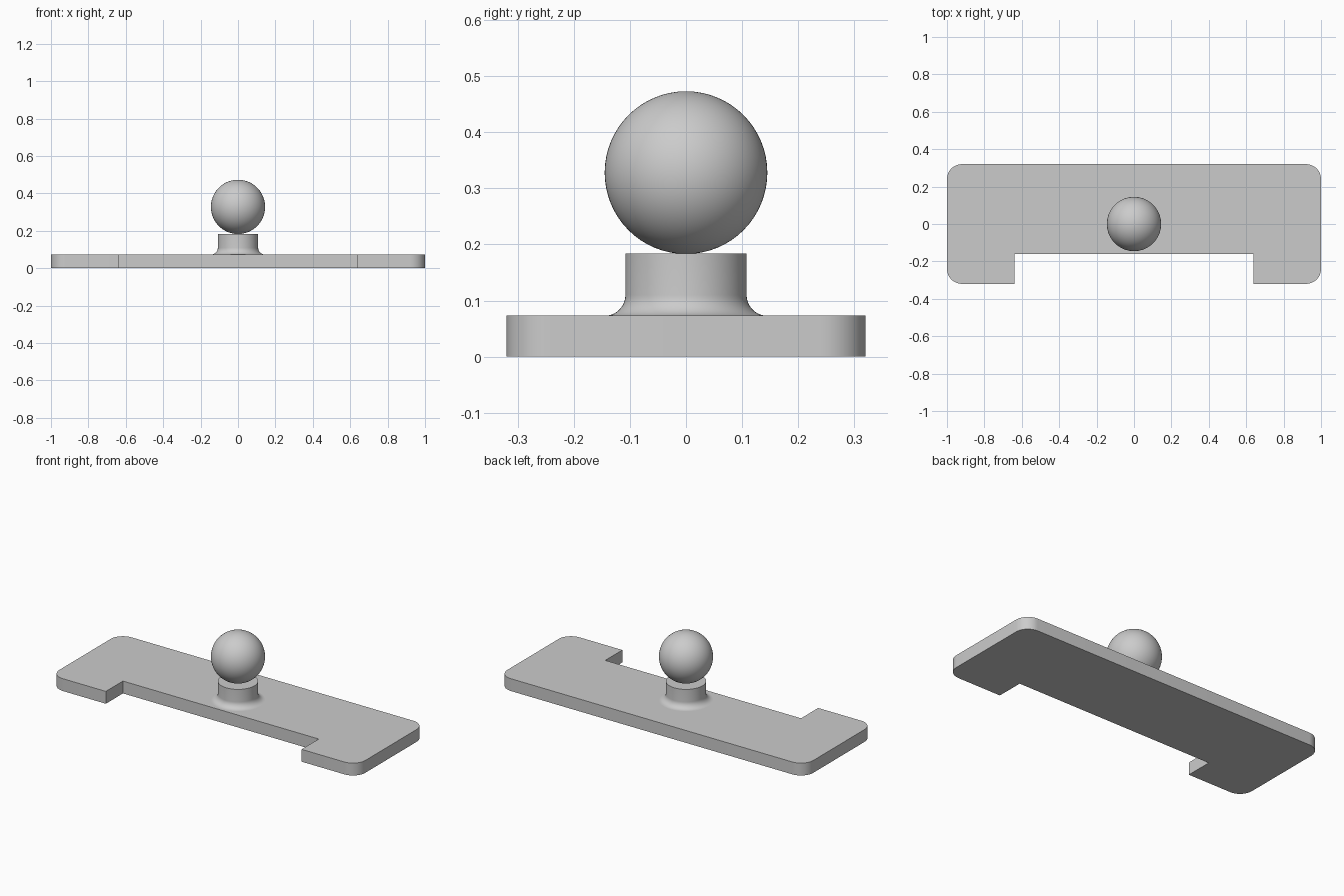
import bpy, bmesh
from math import pi, sin, cos

cube = bpy.data.objects.get("Cube")
if cube:
    bpy.data.objects.remove(cube, do_unlink=True)

grey = bpy.data.materials.new("plain grey")
grey.use_nodes = True
colour = (0.6, 0.6, 0.6, 1)
grey.diffuse_color = colour
grey.node_tree.nodes["Principled BSDF"].inputs["Base Color"].default_value = colour

THICK = 0.073
BALL_R = 0.145


def finish(bm, name, smooth=True):
    bmesh.ops.recalc_face_normals(bm, faces=bm.faces[:])
    mesh = bpy.data.meshes.new(name)
    bm.to_mesh(mesh)
    bm.free()
    mesh.materials.append(grey)
    obj = bpy.data.objects.new(name, mesh)
    bpy.context.collection.objects.link(obj)
    bpy.ops.object.select_all(action="DESELECT")
    obj.select_set(True)
    bpy.context.view_layer.objects.active = obj
    bpy.ops.object.shade_smooth_by_angle(angle=pi / 6)
    return obj


def arc(cx, cy, r, start, end, steps):
    angles = [start + (end - start) * i / steps for i in range(steps + 1)]
    return [(cx + r * cos(a), cy + r * sin(a)) for a in angles]


# Base plate: rounded outer corners, square notch along the front edge
W, D, R = 1.0, 0.32, 0.08
NOTCH_X, NOTCH_Y = 0.64, -0.16
half = [(NOTCH_X, NOTCH_Y), (NOTCH_X, -D)]
half += arc(W - R, R - D, R, -pi / 2, 0, 12)
half += arc(W - R, D - R, R, 0, pi / 2, 12)
outline = half + [(-x, y) for x, y in reversed(half)]

bm = bmesh.new()
face = bm.faces.new([bm.verts.new((x, y, 0)) for x, y in outline])
result = bmesh.ops.extrude_face_region(bm, geom=[face], use_keep_orig=True)
top = [v for v in result["geom"] if isinstance(v, bmesh.types.BMVert)]
bmesh.ops.translate(bm, verts=top, vec=(0, 0, THICK))
finish(bm, "base_plate")

# Post: turned profile with a concave fillet at its foot
POST_R, POST_TOP, FILLET = 0.108, 0.184, 0.037
profile = [(0, THICK)]
profile += arc(POST_R + FILLET, THICK + FILLET, FILLET, -pi / 2, -pi, 10)
profile += [(POST_R, POST_TOP), (0, POST_TOP)]

bm = bmesh.new()
points = [bm.verts.new((r, 0, z)) for r, z in profile]
edges = [bm.edges.new(pair) for pair in zip(points, points[1:])]
bmesh.ops.spin(bm, geom=points + edges, cent=(0, 0, 0), axis=(0, 0, 1),
               angle=2 * pi, steps=64, use_merge=True)
bmesh.ops.remove_doubles(bm, verts=bm.verts[:], dist=0.0001)
finish(bm, "post")

# Ball resting on the post
bm = bmesh.new()
bmesh.ops.create_uvsphere(bm, u_segments=64, v_segments=32, radius=BALL_R)
bmesh.ops.translate(bm, verts=bm.verts[:], vec=(0, 0, 0.328))
finish(bm, "ball")
